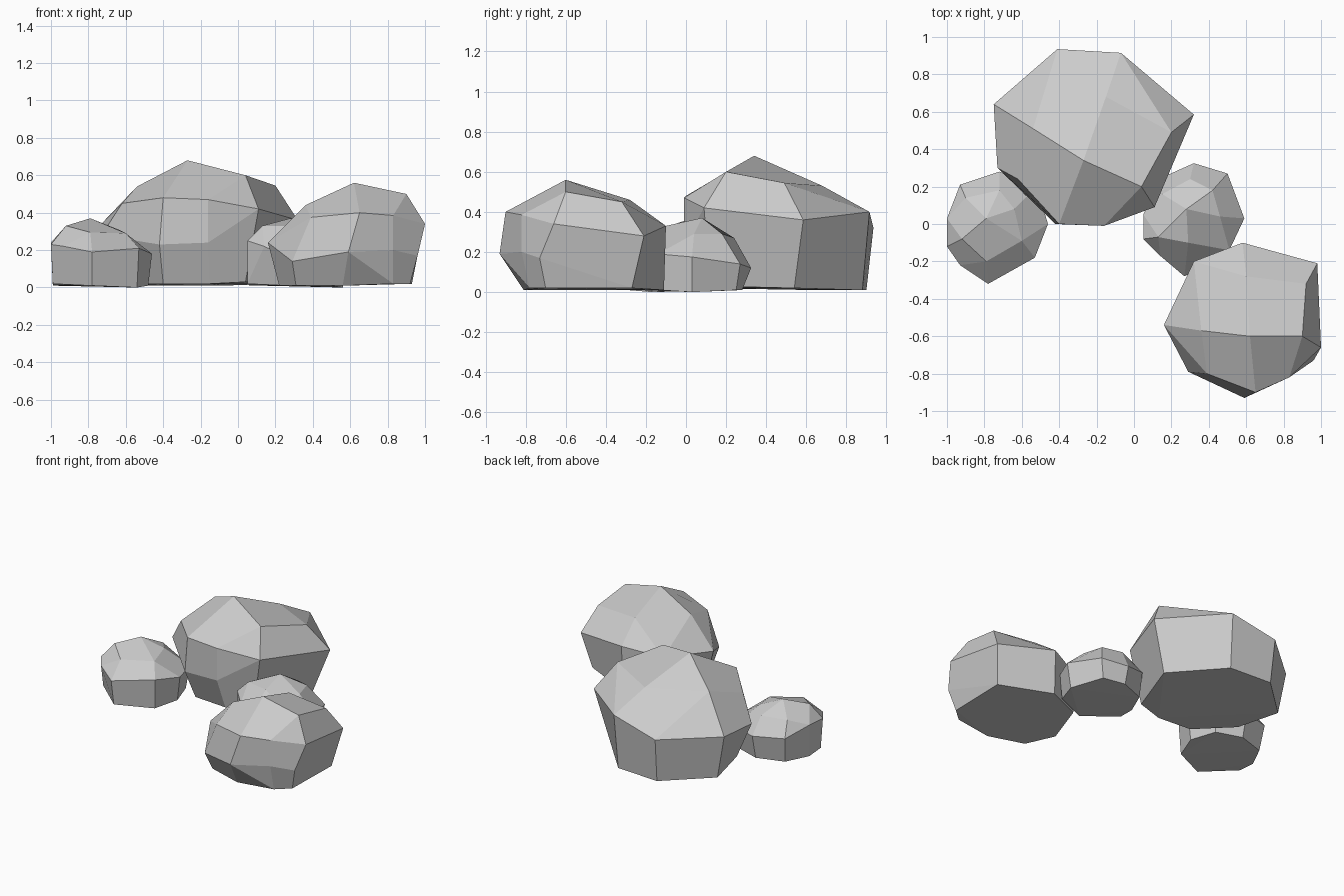
import bpy, bmesh, math


def rock(name, peak, shoulder, waist, base):
    """Faceted boulder: the skin stretched over a peak and three rough rings."""
    bm = bmesh.new()
    for p in [peak, *shoulder, *waist, *base]:
        bm.verts.new(p)
    res = bmesh.ops.convex_hull(bm, input=bm.verts[:])
    loose = [v for v in bm.verts if not v.link_faces]
    bmesh.ops.delete(bm, geom=loose, context='VERTS')
    # Pair triangles into broad four-sided facets
    bmesh.ops.join_triangles(bm, faces=bm.faces[:],
                             angle_face_threshold=math.radians(20),
                             angle_shape_threshold=math.radians(80))
    bmesh.ops.recalc_face_normals(bm, faces=bm.faces[:])
    mesh = bpy.data.meshes.new(name)
    bm.to_mesh(mesh)
    bm.free()
    obj = bpy.data.objects.new(name, mesh)
    bpy.context.collection.objects.link(obj)
    return obj


# Biggest boulder at the back
rock("large_rock", (-0.27, 0.34, 0.68),
     [(0.04, 0.20, 0.60), (0.20, 0.49, 0.545), (-0.15, 0.68, 0.53), (-0.54, 0.51, 0.54),
      (-0.62, 0.24, 0.45), (-0.40, 0.0, 0.48), (-0.16, -0.01, 0.47)],
     [(0.11, 0.09, 0.42), (0.32, 0.585, 0.36), (-0.07, 0.915, 0.40), (-0.41, 0.935, 0.32),
      (-0.75, 0.64, 0.32), (-0.73, 0.30, 0.28), (-0.42, 0.0, 0.23), (-0.16, -0.01, 0.24)],
     [(0.04, 0.12, 0.03), (0.20, 0.54, 0.02), (-0.08, 0.88, 0.01), (-0.40, 0.90, 0.01),
      (-0.69, 0.63, 0.01), (-0.62, 0.31, 0.02), (-0.40, 0.09, 0.02), (-0.15, 0.07, 0.02)])

# Second boulder at the front right
rock("medium_rock", (0.62, -0.60, 0.56),
     [(0.90, -0.60, 0.50), (0.92, -0.32, 0.45), (0.60, -0.28, 0.46), (0.36, -0.57, 0.44),
      (0.39, -0.80, 0.375), (0.65, -0.90, 0.40), (0.83, -0.82, 0.385)],
     [(1.0, -0.66, 0.34), (0.98, -0.21, 0.28), (0.58, -0.10, 0.33), (0.32, -0.20, 0.28),
      (0.16, -0.54, 0.24), (0.29, -0.79, 0.14), (0.59, -0.93, 0.19), (0.83, -0.82, 0.20),
      (0.96, -0.73, 0.17)],
     [(0.92, -0.70, 0.02), (0.93, -0.27, 0.02), (0.58, -0.11, 0.01), (0.33, -0.22, 0.01),
      (0.22, -0.53, 0.01), (0.31, -0.73, 0.01), (0.56, -0.81, 0.01), (0.83, -0.78, 0.02)])

# Small stone at the left
rock("small_left_rock", (-0.79, 0.03, 0.37),
     [(-0.92, -0.08, 0.33), (-0.79, -0.20, 0.295), (-0.60, -0.09, 0.29),
      (-0.64, 0.08, 0.31), (-0.72, 0.18, 0.29), (-0.90, 0.14, 0.29)],
     [(-1.0, -0.12, 0.23), (-0.93, -0.22, 0.22), (-0.78, -0.32, 0.19), (-0.53, -0.18, 0.21),
      (-0.46, 0.0, 0.18), (-0.52, 0.20, 0.17), (-0.72, 0.28, 0.18), (-0.93, 0.21, 0.19),
      (-1.0, 0.03, 0.24)],
     [(-0.99, -0.11, 0.02), (-0.78, -0.29, 0.01), (-0.54, -0.17, 0.0), (-0.48, 0.0, 0.01),
      (-0.54, 0.18, 0.01), (-0.72, 0.24, 0.01), (-0.91, 0.18, 0.01), (-0.99, 0.02, 0.01)])

# Small stone wedged between the boulders
rock("small_middle_rock", (0.28, 0.08, 0.37),
     [(0.13, -0.07, 0.33), (0.29, -0.10, 0.33), (0.46, 0.04, 0.29),
      (0.42, 0.18, 0.29), (0.30, 0.24, 0.27), (0.15, 0.16, 0.29)],
     [(0.05, -0.08, 0.25), (0.14, -0.17, 0.22), (0.27, -0.28, 0.16), (0.51, -0.14, 0.19),
      (0.59, 0.03, 0.175), (0.50, 0.27, 0.14), (0.32, 0.325, 0.12), (0.13, 0.24, 0.18),
      (0.05, 0.05, 0.24)],
     [(0.05, -0.07, 0.02), (0.27, -0.23, 0.01), (0.50, -0.13, 0.01), (0.56, 0.03, 0.0),
      (0.47, 0.25, 0.01), (0.31, 0.28, 0.01), (0.13, 0.21, 0.01), (0.06, 0.05, 0.01)])
